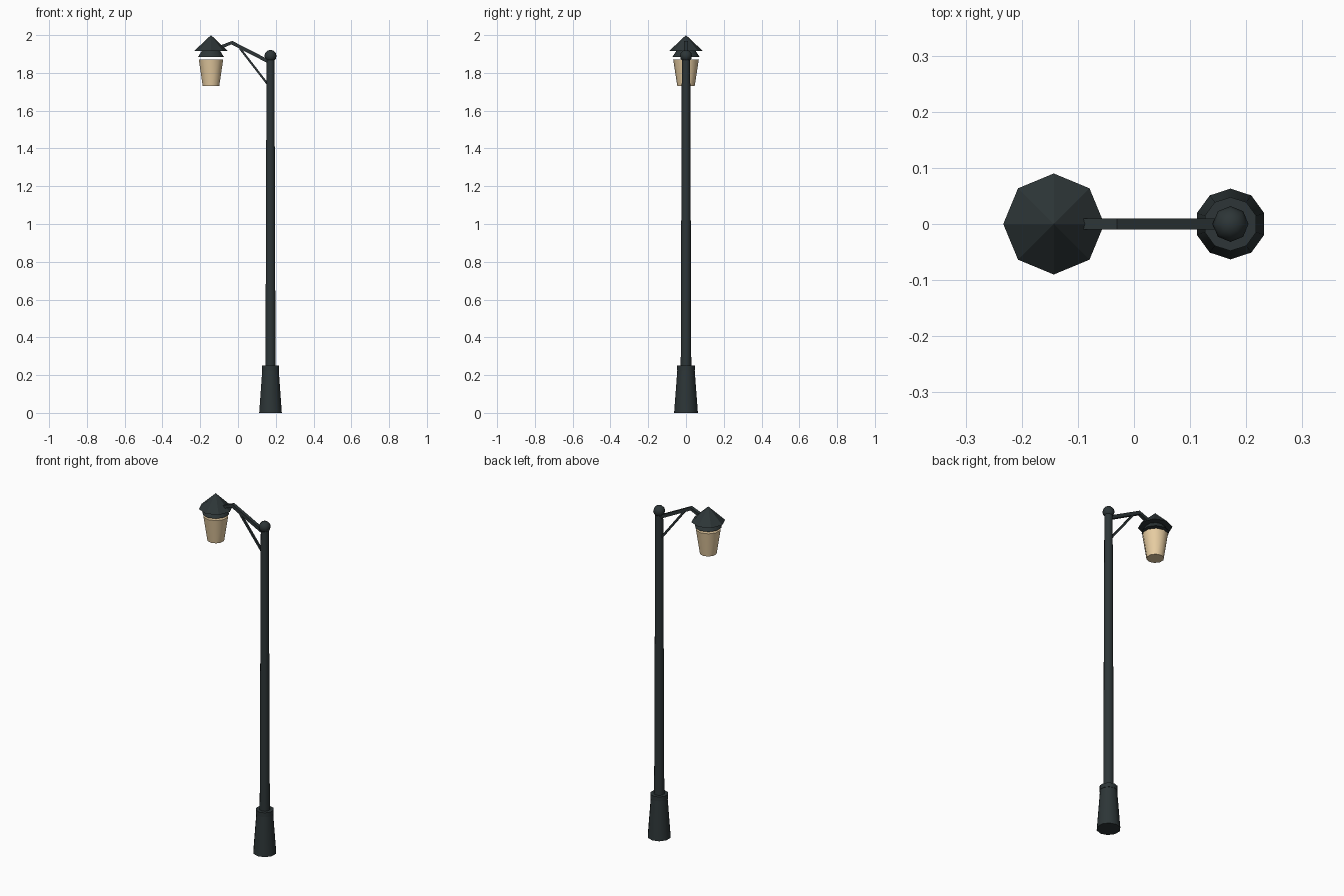
import bpy, math
from mathutils import Vector

if "Cube" in bpy.data.objects:
    bpy.data.objects.remove(bpy.data.objects["Cube"])

POLE_X, LAMP_X = 0.172, -0.143


def material(name, rgb):
    m = bpy.data.materials.new(name)
    m.diffuse_color = (*rgb, 1)
    m.use_nodes = True
    m.node_tree.nodes["Principled BSDF"].inputs["Base Color"].default_value = m.diffuse_color
    return m


iron = material("dark_iron", (0.026, 0.036, 0.038))
glass = material("warm_glass", (0.80, 0.61, 0.36))


def add_mesh(name, verts, faces, mat, smooth=None):
    me = bpy.data.meshes.new(name)
    me.from_pydata(verts, [], faces)
    me.materials.append(mat)
    ob = bpy.data.objects.new(name, me)
    bpy.context.collection.objects.link(ob)
    if smooth:
        bpy.ops.object.select_all(action='DESELECT')
        ob.select_set(True)
        bpy.context.view_layer.objects.active = ob
        bpy.ops.object.shade_smooth_by_angle(angle=math.radians(smooth))
    return ob


def lathe(name, x, profile, sides, mat, smooth=None):
    """Turn (radius, z) points, bottom to top, with a vertex on +y; ends are capped."""
    verts, faces, rings = [], [], []
    for r, z in profile:
        n = sides if r > 0 else 1
        rings.append(list(range(len(verts), len(verts) + n)))
        for k in range(n):
            a = math.pi / 2 + 2 * math.pi * k / sides
            verts.append((x + r * math.cos(a), r * math.sin(a), z))
    for lo, hi in zip(rings, rings[1:]):
        for k in range(sides):
            j = (k + 1) % sides
            quad = [lo[k % len(lo)], lo[j % len(lo)], hi[j % len(hi)], hi[k % len(hi)]]
            faces.append(list(dict.fromkeys(quad)))
    if len(rings[0]) > 1:
        faces.append(rings[0][::-1])
    if len(rings[-1]) > 1:
        faces.append(rings[-1])
    return add_mesh(name, verts, faces, mat, smooth)


def bar(name, path, w, h, mat):
    """Sweep a rectangular section (w across y, h in plane) along (x, z) points."""
    pts = [Vector(p) for p in path]
    verts, faces = [], []
    for i, p in enumerate(pts):
        t = (pts[min(i + 1, len(pts) - 1)] - pts[max(i - 1, 0)]).normalized()
        n = Vector((-t.y, t.x)) * h / 2
        for s, y in ((1, -w / 2), (1, w / 2), (-1, w / 2), (-1, -w / 2)):
            verts.append((p.x + s * n.x, y, p.y + s * n.y))
    for i in range(len(pts) - 1):
        a = 4 * i
        faces += [(a + k, a + (k + 1) % 4, a + 4 + (k + 1) % 4, a + 4 + k) for k in range(4)]
    e = 4 * (len(pts) - 1)
    faces += [(3, 2, 1, 0), (e, e + 1, e + 2, e + 3)]
    return add_mesh(name, verts, faces, mat)


# post: flared foot, collar, tapered shaft and ball finial
lathe("base", POLE_X, [(0.063, 0), (0.046, 0.226)], 10, iron, 40)
lathe("collar", POLE_X, [(0.048, 0.225), (0.048, 0.25)], 10, iron, 40)
lathe("pole", POLE_X, [(0.028, 0.24), (0.022, 1.88)], 10, iron, 40)
ball = [(0.032 * math.sin(a), 1.89 - 0.032 * math.cos(a))
        for a in (math.pi * i / 6 for i in range(1, 6))]
lathe("ball_finial", POLE_X, [(0, 1.858), *ball, (0, 1.922)], 8, iron, 50)

# bracket holding the lantern
bar("arm", [(0.172, 1.855), (-0.033, 1.96), (-0.115, 1.927)], 0.02, 0.019, iron)
bar("brace", [(0.165, 1.73), (0.01, 1.93)], 0.011, 0.011, iron)

# lantern: pointed roof, flared skirt beneath, tapered glass
lathe("lantern_roof", LAMP_X, [(0.09, 1.915), (0, 2.0)], 8, iron)
lathe("lantern_skirt", LAMP_X, [(0.072, 1.885), (0.05, 1.917)], 10, iron, 40)
lathe("lantern_glass", LAMP_X, [(0.046, 1.73), (0.068, 1.872)], 10, glass, 40)
